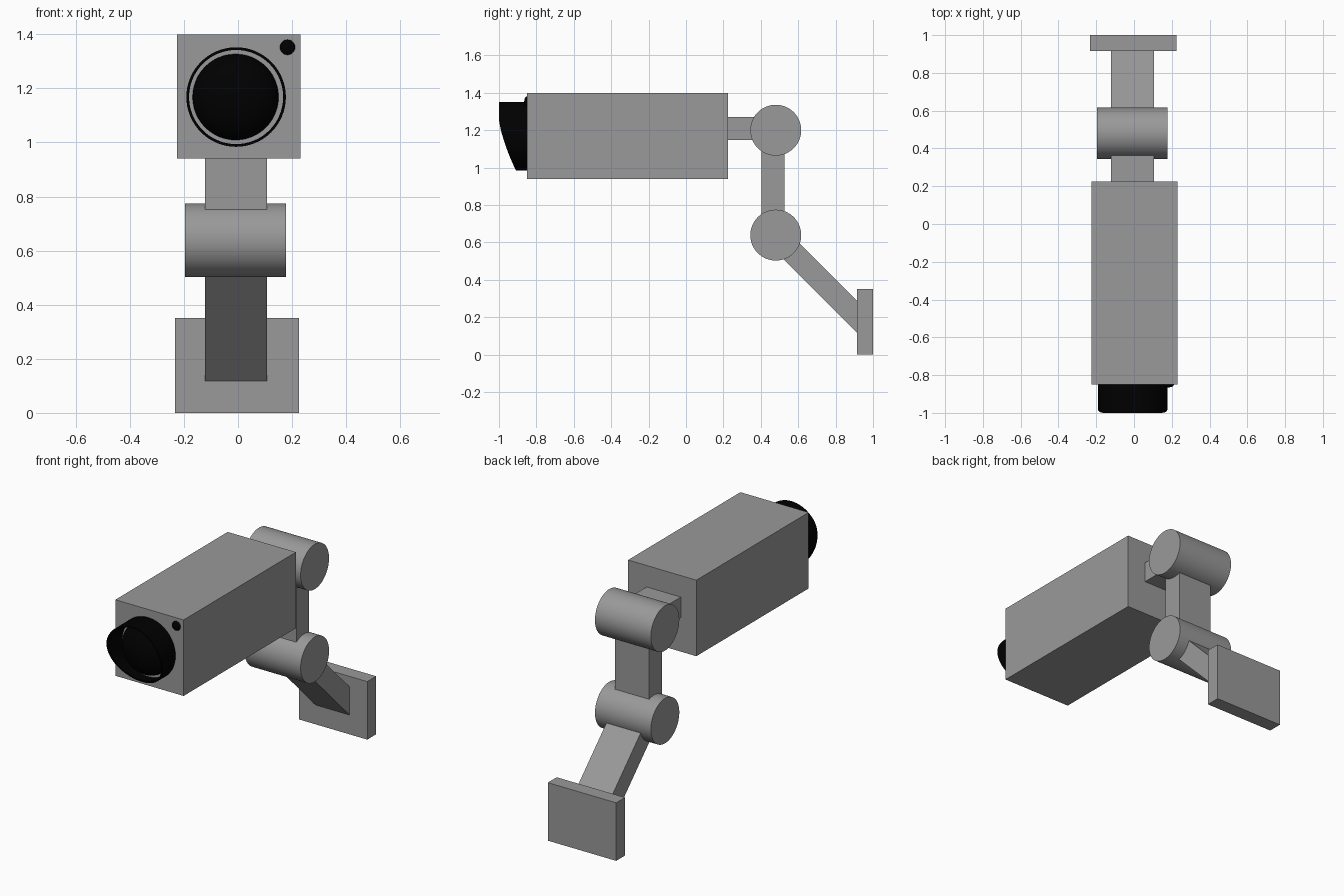
import bpy, bmesh, math
from mathutils import Matrix

if "Cube" in bpy.data.objects:
    bpy.data.objects.remove(bpy.data.objects["Cube"])


def material(name, value):
    mat = bpy.data.materials.new(name)
    mat.diffuse_color = (value, value, value, 1)
    mat.use_nodes = True
    mat.node_tree.nodes["Principled BSDF"].inputs["Base Color"].default_value = mat.diffuse_color
    return mat


grey = material("dark_grey", 0.32)
black = material("black", 0.0)


def finish(bm, name, mat=grey, smooth=False):
    bmesh.ops.recalc_face_normals(bm, faces=bm.faces)
    mesh = bpy.data.meshes.new(name)
    bm.to_mesh(mesh)
    bm.free()
    ob = bpy.data.objects.new(name, mesh)
    bpy.context.collection.objects.link(ob)
    mesh.materials.append(mat)
    if smooth:
        bpy.ops.object.select_all(action='DESELECT')
        ob.select_set(True)
        bpy.context.view_layer.objects.active = ob
        bpy.ops.object.shade_smooth_by_angle(angle=math.radians(35))
    return ob


def prism(name, x0, x1, outline):
    """Extrude a (y, z) outline from x0 to x1."""
    bm = bmesh.new()
    face = bm.faces.new([bm.verts.new((x0, y, z)) for y, z in outline])
    ext = bmesh.ops.extrude_face_region(bm, geom=[face])["geom"]
    bmesh.ops.translate(bm, vec=(x1 - x0, 0, 0),
                        verts=[v for v in ext if isinstance(v, bmesh.types.BMVert)])
    # make sure the starting cap is present
    if not any(all(abs(v.co.x - x0) < 1e-6 for v in f.verts) for f in bm.faces):
        bm.faces.new([v for v in bm.verts if abs(v.co.x - x0) < 1e-6])
    return finish(bm, name)


def box(name, x0, x1, y0, y1, z0, z1):
    return prism(name, x0, x1, [(y0, z0), (y1, z0), (y1, z1), (y0, z1)])


def joint(name, y, z):
    bm = bmesh.new()
    m = Matrix.Translation((-0.009, y, z)) @ Matrix.Rotation(math.pi / 2, 4, 'Y')
    bmesh.ops.create_cone(bm, cap_ends=True, segments=64, radius1=0.136,
                          radius2=0.136, depth=0.374, matrix=m)
    return finish(bm, name, smooth=True)


def dome(name, x, y, z, r, bulge):
    """Flattened sphere pressed into the camera's front face."""
    bm = bmesh.new()
    m = Matrix.Translation((x, y, z)) @ Matrix.Diagonal((r, bulge, r, 1))
    bmesh.ops.create_uvsphere(bm, u_segments=48, v_segments=24, radius=1, matrix=m)
    return finish(bm, name, black, True)


def hood_front(z):
    """Front edge of the hood: flat at the top, sweeping back below."""
    t = max(0.0, 1.27 - z) / 0.284
    return -1.0 + 0.09 * t ** 1.5


def hood(name, cx, cz, r_out, r_in, back, n=64):
    bm = bmesh.new()
    loops = []
    for r, front in ((r_out, False), (r_out, True), (r_in, True), (r_in, False)):
        loop = []
        for i in range(n):
            a = 2 * math.pi * i / n
            y = hood_front(cz + r_out * math.sin(a)) if front else back
            loop.append(bm.verts.new((cx + r * math.cos(a), y, cz + r * math.sin(a))))
        loops.append(loop)
    for k in range(4):
        a, b = loops[k], loops[(k + 1) % 4]
        for i in range(n):
            j = (i + 1) % n
            bm.faces.new((a[i], a[j], b[j], b[i]))
    return finish(bm, name, black, True)


# Camera housing
box("camera_body", -0.226, 0.231, -0.85, 0.224, 0.94, 1.40)
hood("lens_hood", -0.007, 1.168, 0.184, 0.174, -0.845)
dome("lens", -0.009, -0.85, 1.168, 0.159, 0.10)
dome("indicator_light", 0.183, -0.85, 1.352, 0.028, 0.015)

# Bracket arms and joints
AX0, AX1 = -0.122, 0.107
box("rear_connector", AX0, AX1, 0.21, 0.48, 1.147, 1.27)
joint("upper_joint", 0.48, 1.20)
box("upright_arm", AX0, AX1, 0.405, 0.526, 0.64, 1.20)
joint("lower_joint", 0.48, 0.639)
prism("diagonal_arm", AX0, AX1,
      [(0.44, 0.592), (0.92, 0.112), (0.92, 0.282), (0.522, 0.68)])

# Wall mount
box("wall_plate", -0.233, 0.225, 0.915, 1.0, 0.0, 0.351)
